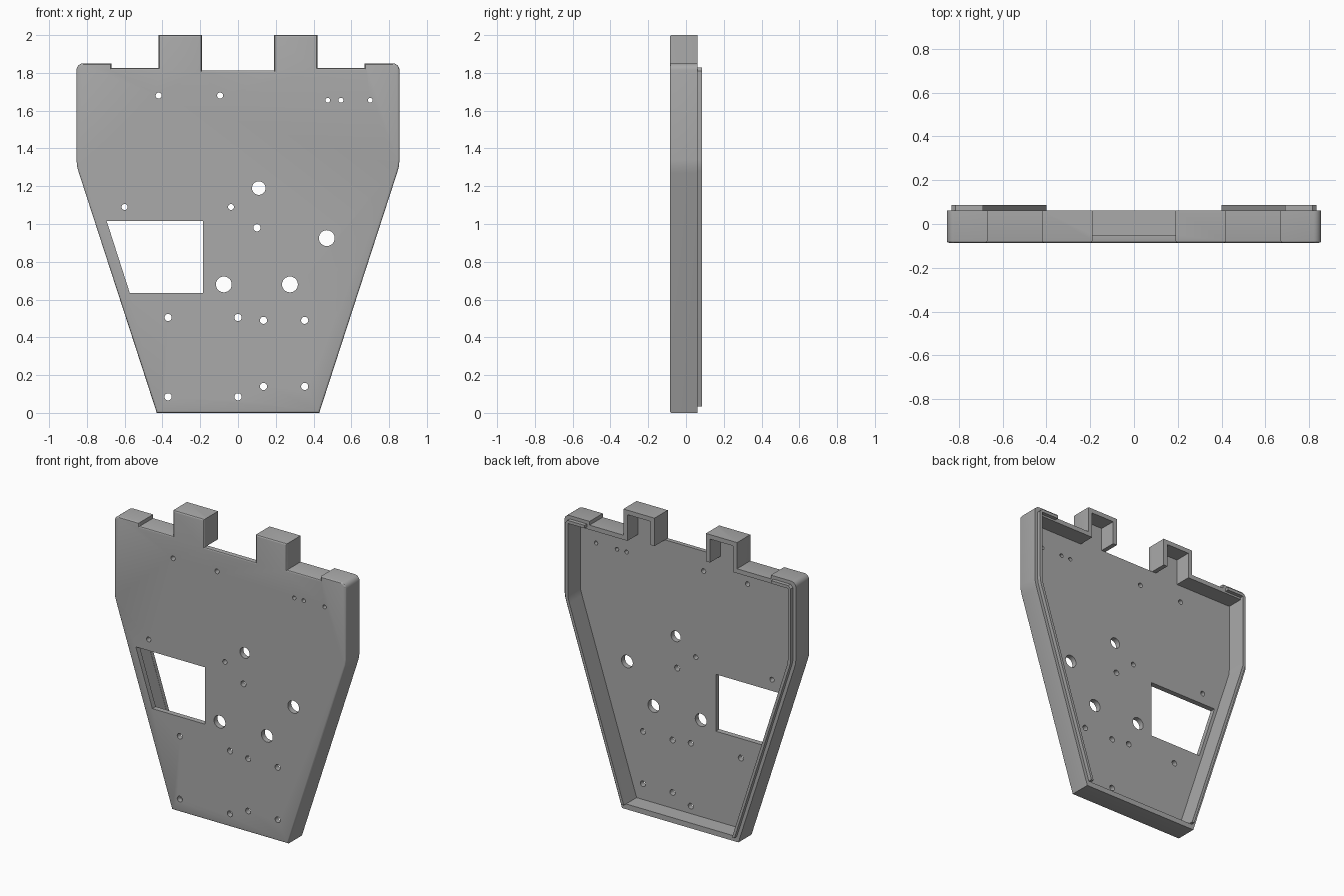
import bpy, bmesh
from math import cos, sin, pi
from mathutils import Vector

if "Cube" in bpy.data.objects:
    bpy.data.objects.remove(bpy.data.objects["Cube"])

FRONT, PLATE_BACK, RIM, BACK = -0.086, -0.05, 0.061, 0.086
grey = bpy.data.materials.new("mid grey")
grey.use_nodes = True
grey.diffuse_color = (0.4, 0.4, 0.4, 1)
grey.node_tree.nodes["Principled BSDF"].inputs["Base Color"].default_value = grey.diffuse_color


def mirrored(half):
    """Close a +x half profile with its mirror image."""
    return half + [(-x, z) for x, z in reversed(half)]


def circle(x, z, r, n=24):
    return [(x + r * cos(2 * pi * i / n), z + r * sin(2 * pi * i / n)) for i in range(n)]


def prism(name, profiles, y0, y1, bevel=0):
    """Extrude xz profiles from y0 to y1, optionally rounding the y0 rim."""
    bm = bmesh.new()
    for pts in profiles:
        face = bm.faces.new([bm.verts.new((x, y0, z)) for x, z in pts])
        ext = bmesh.ops.extrude_face_region(bm, geom=[face], use_keep_orig=True)["geom"]
        for v in ext:
            if isinstance(v, bmesh.types.BMVert):
                v.co.y = y1
    bmesh.ops.recalc_face_normals(bm, faces=bm.faces)
    if bevel:
        rim = [e for e in bm.edges if all(abs(v.co.y - y0) < 1e-5 for v in e.verts)]
        bmesh.ops.bevel(bm, geom=rim, offset=bevel, segments=3, profile=0.5, affect='EDGES')
    mesh = bpy.data.meshes.new(name)
    bm.to_mesh(mesh)
    bm.free()
    mesh.materials.append(grey)
    ob = bpy.data.objects.new(name, mesh)
    bpy.context.collection.objects.link(ob)
    return ob


def cut(target, cutter):
    mod = target.modifiers.new(cutter.name, 'BOOLEAN')
    mod.operation, mod.solver, mod.object = 'DIFFERENCE', 'EXACT', cutter
    bpy.context.view_layer.objects.active = target
    bpy.ops.object.modifier_apply(modifier=mod.name)
    bpy.data.objects.remove(cutter)


# Outer body: tapered plate with raised corners and two tabs
corner = [(0.82 + 0.035 * cos(a * pi / 12), 1.815 + 0.035 * sin(a * pi / 12)) for a in range(7)]
body = prism("housing_shell", [mirrored(
    [(0.43, 0), (0.842, 1.27), (0.852, 1.305), (0.855, 1.34)] + corner +
    [(0.67, 1.85), (0.67, 1.825), (0.42, 1.825), (0.42, 2), (0.19, 2), (0.19, 1.813)])],
    FRONT, RIM, 0.01)

# Hollow interior, open at the back and between the tabs
cut(body, prism("cavity", [mirrored(
    [(0.4, 0.035), (0.804, 1.28), (0.813, 1.31), (0.815, 1.34), (0.815, 1.795), (0.39, 1.795),
     (0.39, 1.97), (0.22, 1.97), (0.22, 1.813), (0.19, 1.813), (0.19, 2.1)])],
    PLATE_BACK, 0.2))

# Window and drilled holes through the plate
holes = {
    0.013: [(0.475, 1.655), (0.545, 1.655), (0.7, 1.655)],
    0.016: [(-0.42, 1.68), (-0.095, 1.68), (-0.6, 1.09), (-0.037, 1.09)],
    0.019: [(0.1, 0.98)] + [(x, z) for x in (-0.37, 0) for z in (0.085, 0.505)]
           + [(x, z) for x in (0.135, 0.353) for z in (0.14, 0.49)],
    0.036: [(0.11, 1.19)],
    0.042: [(0.47, 0.925), (-0.075, 0.68), (0.275, 0.68)],
}
window = [(-0.695, 1.015), (-0.185, 1.015), (-0.185, 0.635), (-0.573, 0.635)]
cut(body, prism("openings", [window] + [circle(x, z, r) for r, spots in holes.items() for x, z in spots],
                -0.2, -0.02))

# Locating lips standing on the side walls, hooked inward at the top
lip = [(0.418, 0.035), (0.822, 1.28), (0.831, 1.31), (0.833, 1.34), (0.833, 1.81), (0.815, 1.828),
       (0.69, 1.828), (0.69, 1.808), (0.813, 1.808), (0.813, 1.34), (0.811, 1.31), (0.802, 1.28), (0.4, 0.035)]
parts = [body, prism("left_lip", [lip], RIM, BACK),
         prism("right_lip", [[(-x, z) for x, z in lip]], RIM, BACK)]

for ob in parts:
    bpy.ops.object.select_all(action='DESELECT')
    ob.select_set(True)
    bpy.context.view_layer.objects.active = ob
    bpy.ops.object.shade_smooth_by_angle(angle=pi / 6)
